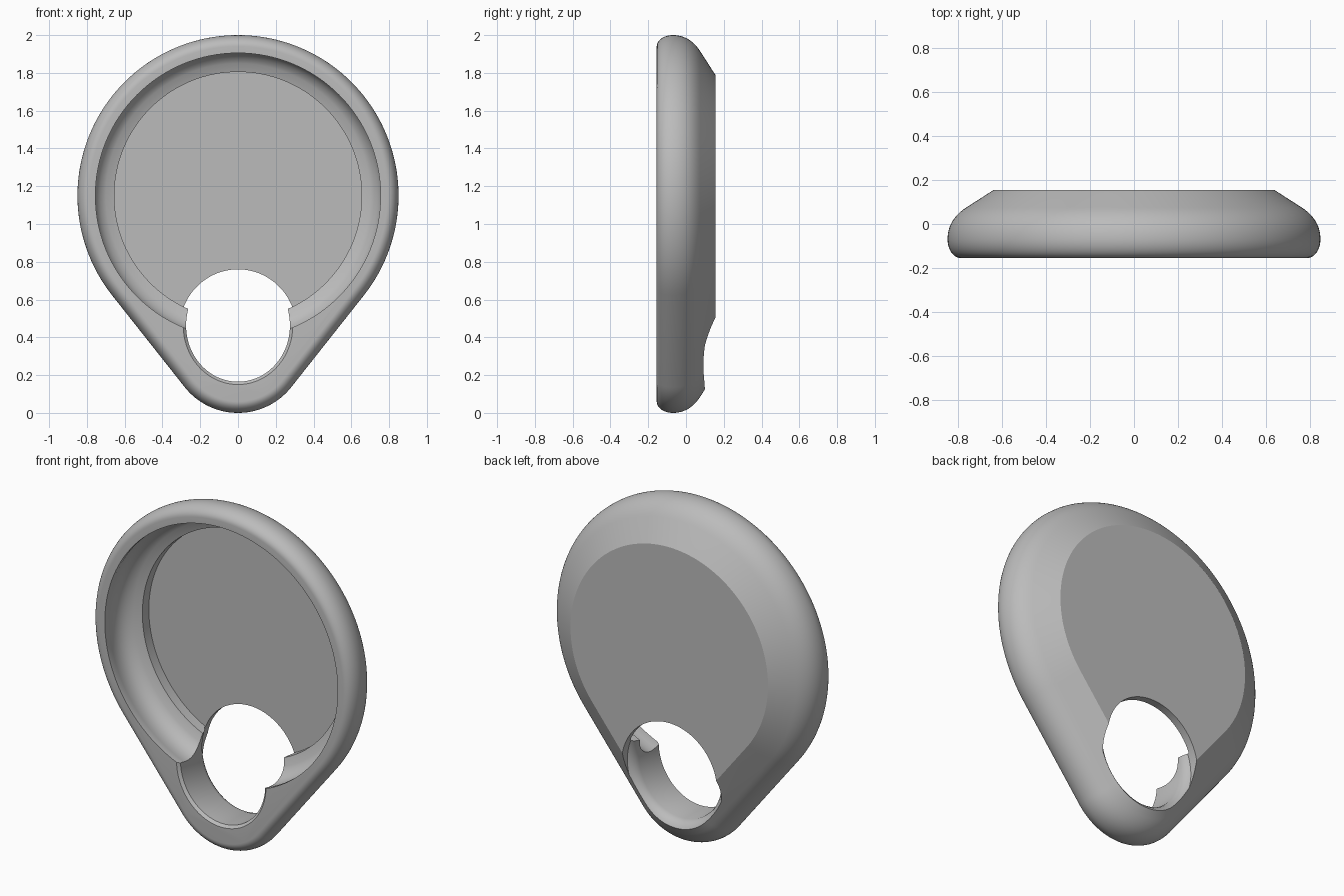
import bpy, bmesh
from math import sin, cos, pi, asin, radians

if "Cube" in bpy.data.objects:
    bpy.data.objects.remove(bpy.data.objects["Cube"])

BIG_Z, BIG_R = 1.15, 0.85        # large round end
SMALL_Z, SMALL_R = 0.36, 0.36    # small lower end
FRONT, BACK = -0.155, 0.155

grey = bpy.data.materials.new("neutral_grey")
grey.use_nodes = True
grey.diffuse_color = (0.5, 0.5, 0.5, 1)
grey.node_tree.nodes["Principled BSDF"].inputs["Base Color"].default_value = (0.5, 0.5, 0.5, 1)


def loft(name, rings):
    """Skin a list of equal-length point rings and cap both ends."""
    bm = bmesh.new()
    loops = [[bm.verts.new(p) for p in ring] for ring in rings]
    n = len(loops[0])
    for a, b in zip(loops, loops[1:]):
        for i in range(n):
            j = (i + 1) % n
            bm.faces.new((a[i], a[j], b[j], b[i]))
    bm.faces.new(loops[0])
    bm.faces.new(loops[-1])
    bmesh.ops.recalc_face_normals(bm, faces=bm.faces)
    mesh = bpy.data.meshes.new(name)
    bm.to_mesh(mesh)
    bm.free()
    mesh.materials.append(grey)
    obj = bpy.data.objects.new(name, mesh)
    bpy.context.collection.objects.link(obj)
    return obj


def ellipse(y, z, rx, rz, n=128):
    return [(rx * cos(2 * pi * i / n), y, z + rz * sin(2 * pi * i / n)) for i in range(n)]


def teardrop(inset, y):
    """Outline around both round ends, moved inwards by inset."""
    a = asin((BIG_R - SMALL_R) / (BIG_Z - SMALL_Z))
    pts = []
    for z, r, start, end, n in ((BIG_Z, BIG_R, -a, pi + a, 110),
                                (SMALL_Z, SMALL_R, pi + a, 2 * pi - a, 40)):
        for i in range(n + 1):
            t = start + (end - start) * i / n
            pts.append(((r - inset) * cos(t), y, z + (r - inset) * sin(t)))
    return pts


def bezier(p, c, q, n=10):
    """Quadratic curve from p to q, pulled towards c."""
    return [tuple((1 - t) ** 2 * u + 2 * t * (1 - t) * v + t * t * w
                  for u, v, w in zip(p, c, q))
            for t in (i / n for i in range(n + 1))]


# Body: rounded front edge, full side, then a straight chamfer to the back
side = [(0.06 * (1 - sin(t)), -0.07 - 0.085 * cos(t))
        for t in (pi / 2 * i / 10 for i in range(10))]
side += bezier((0, -0.07), (0, 0.02), (0.085, 0.075), 12)
side.append((0.21, BACK))
body = loft("teardrop_holder", [teardrop(d, y) for d, y in side])

# Recess: slightly undercut wall, ledge and sunken floor
wall = [(0.755, -0.3), (0.755, -0.13)]
wall += bezier((0.755, -0.13), (0.785, -0.01), (0.7, 0.035))[1:]
wall += [(0.655, 0.05), (0.655, 0.11)]
recess = loft("recess_cutter", [ellipse(y, BIG_Z, r, r) for r, y in wall])

# Finger hole: softened front edge, flared lower back edge
flare = [(-0.3, 0.015, 0), (FRONT, 0.015, 0), (-0.14, 0, 0), (0.045, 0, 0),
         (0.07, 0, 0.2), (0.09, 0, 0.6), (0.1, 0, 1), (0.3, 0, 1)]
hole = loft("hole_cutter", [
    ellipse(y, 0.4625 - 0.02 * f, 0.275 + g + 0.035 * f, 0.2975 + g + 0.02 * f)
    for y, g, f in flare])

# Cut both shapes out of the body
bpy.context.view_layer.objects.active = body
for cutter in (recess, hole):
    cutter.hide_render = True
    mod = body.modifiers.new(cutter.name, "BOOLEAN")
    mod.operation = "DIFFERENCE"
    mod.solver = "EXACT"
    mod.object = cutter
    bpy.ops.object.modifier_apply(modifier=mod.name)
    bpy.data.objects.remove(cutter)

# Smooth curves, crisp creases
bpy.ops.object.select_all(action="DESELECT")
body.select_set(True)
bpy.ops.object.shade_smooth_by_angle(angle=radians(22))
